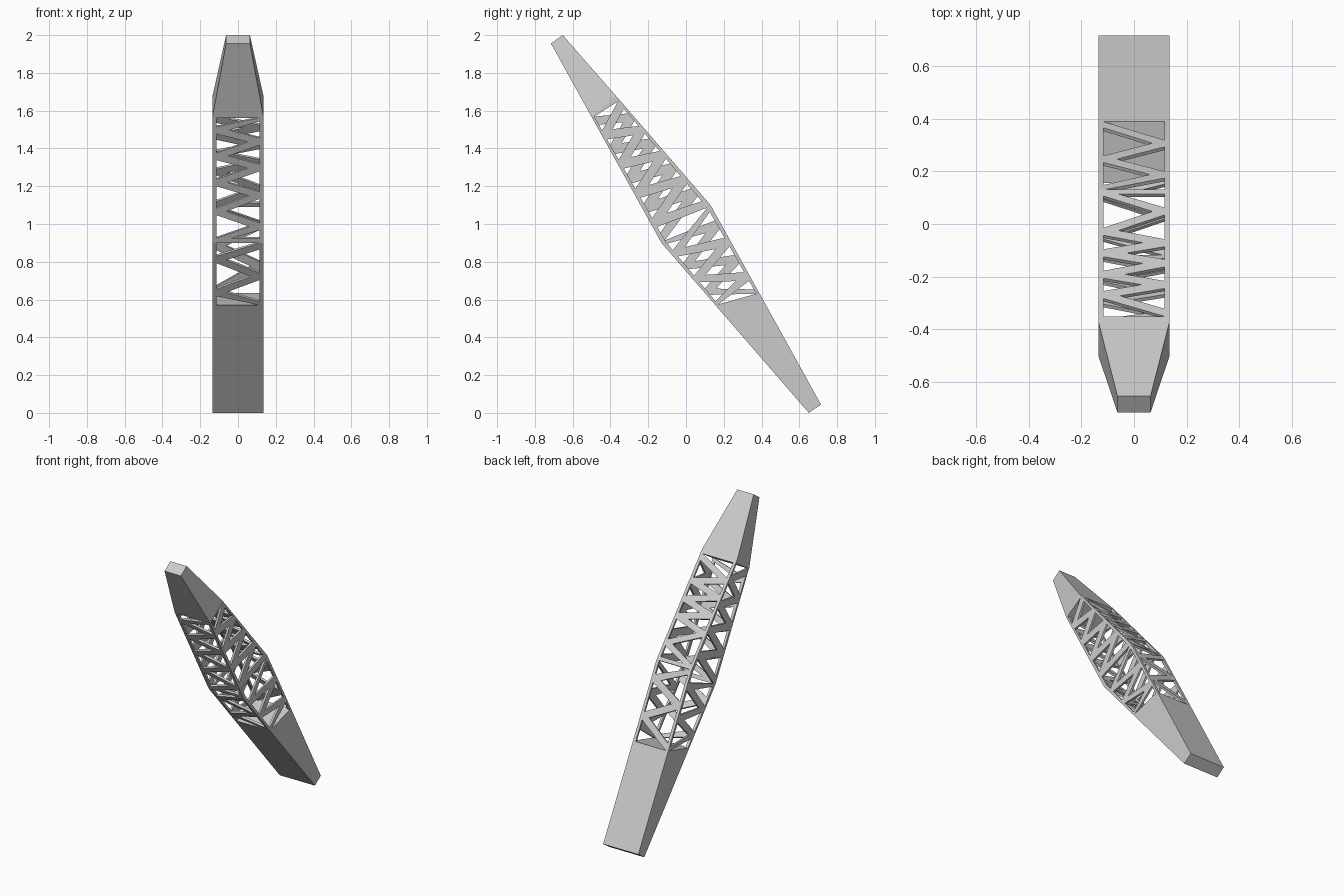
import bpy, bmesh
from mathutils import Vector

if "Cube" in bpy.data.objects:
    bpy.data.objects.remove(bpy.data.objects["Cube"])

W = 0.135          # half width
T = 0.014          # lattice plate thickness
CENTRE = Vector((0, 0, 1))

# side profile stations (y, z): front edge and back edge of the arm
F_TOP, F_MID, F_LOW = (-.497, 1.562), (-.13, .90), (.156, .57)
B_TOP, B_MID, B_LOW = (-.35, 1.655), (.13, 1.10), (.388, .635)


def pt(x, yz):
    return Vector((x, yz[0], yz[1]))


def finish(bm, name):
    bmesh.ops.recalc_face_normals(bm, faces=bm.faces)
    me = bpy.data.meshes.new(name)
    bm.to_mesh(me)
    bm.free()
    bpy.context.collection.objects.link(bpy.data.objects.new(name, me))


def loft(name, sections):
    """Closed solid through rectangular sections (half width, front, back)."""
    bm = bmesh.new()
    rings = [[bm.verts.new(pt(x, p)) for x, p in
              ((-w, f), (w, f), (w, b), (-w, b))] for w, f, b in sections]
    for r0, r1 in zip(rings, rings[1:]):
        for i in range(4):
            j = (i + 1) % 4
            bm.faces.new((r0[i], r0[j], r1[j], r1[i]))
    bm.faces.new(rings[0])
    bm.faces.new(rings[-1])
    finish(bm, name)


def lattice(name, a0, a1, b0, b1, nodes, start, half, rim, cross=False):
    """Flat truss panel between edge a0-a1 and edge b0-b1.
    nodes are zigzag positions along the edges, start says which edge is first."""
    bm = bmesh.new()
    n = (a1 - a0).cross(b0 - a0).normalized()
    if n.dot((a0 + a1 + b0 + b1) / 4 - CENTRE) > 0:
        n = -n

    def at(u, v):
        v = min(max(v, 0), 1)
        return a0.lerp(a1, v).lerp(b0.lerp(b1, v), u)

    def plate(uvs):
        top = [bm.verts.new(at(*p)) for p in uvs]
        low = [bm.verts.new(at(*p) + n * T) for p in uvs]
        bm.faces.new(top)
        bm.faces.new(low[::-1])
        for i in range(4):
            j = (i + 1) % 4
            bm.faces.new((top[i], low[i], low[j], top[j]))

    # edge rails
    plate([(0, 0), (rim, 0), (rim, 1), (0, 1)])
    plate([(1 - rim, 0), (1, 0), (1, 1), (1 - rim, 1)])
    # crossbar at the bend
    if cross:
        plate([(rim, .965), (1 - rim, .965), (1 - rim, 1), (rim, 1)])
    # zigzag diagonals
    side = start
    for v0, v1 in zip(nodes, nodes[1:]):
        u0, u1 = (rim, 1 - rim) if side == 0 else (1 - rim, rim)
        plate([(u0, v0 - half), (u1, v1 - half), (u1, v1 + half), (u0, v0 + half)])
        side = 1 - side
    finish(bm, name)


# solid ends
loft("tapered_upper_end", [(W, F_TOP, B_TOP),
                           (W, (-.50, 1.567), (-.37, 1.677)),
                           (.063, (-.715, 1.956), (-.652, 2.0))])
loft("solid_lower_end", [(W, F_LOW, B_LOW), (W, (.65, 0), (.715, .044))])

# front and back trusses, edge a is left (-x)
for part, top, bot, nodes, start, half in (
        ("front_upper", F_TOP, F_MID,
         (0, .1, .19, .31, .4, .52, .62, .75, .87, .99), 1, .028),
        ("front_lower", F_MID, F_LOW, (.05, .27, .54, .8, 1), 1, .055),
        ("back_upper", B_TOP, B_MID,
         (.03, .17, .25, .33, .42, .5, .58, .67, .83, .98), 1, .03),
        ("back_lower", B_MID, B_LOW, (.02, .22, .45, .68, .96), 0, .05)):
    lattice(part + "_truss", pt(-W, top), pt(-W, bot), pt(W, top), pt(W, bot),
            nodes, start, half, .075, part.endswith("upper"))

# side trusses, edge a is the front edge
for label, x, s in (("left", -W, 0), ("right", W, 1)):
    up = [.03 + i * .118 for i in range(9)]
    low = [i * .2 for i in range(6)]
    lattice(label + "_upper_truss", pt(x, F_TOP), pt(x, F_MID), pt(x, B_TOP),
            pt(x, B_MID), up, s, .036, .07)
    lattice(label + "_lower_truss", pt(x, F_MID), pt(x, F_LOW), pt(x, B_MID),
            pt(x, B_LOW), low, s, .05, .065)
